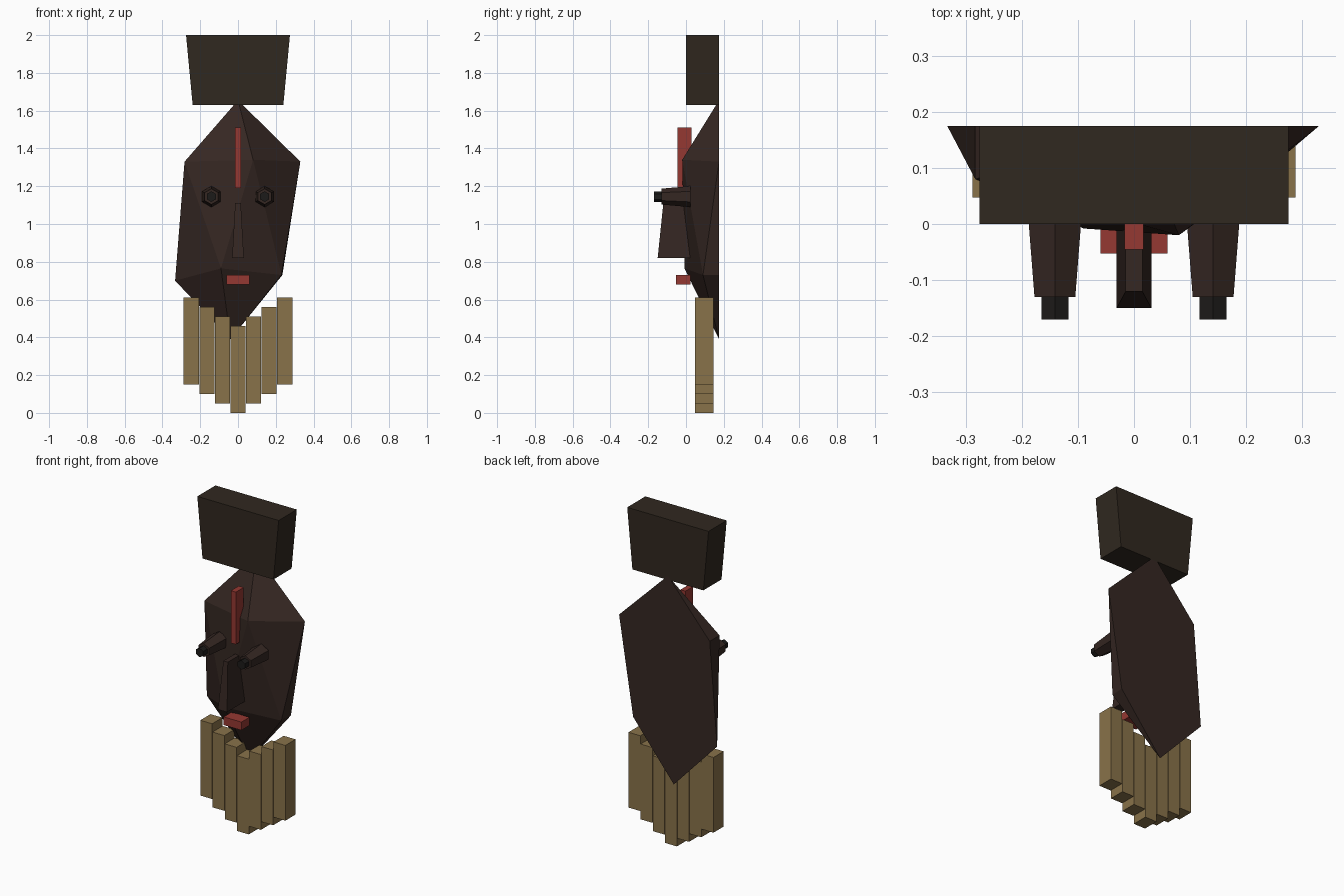
import bpy, bmesh, math
from mathutils import Vector

if "Cube" in bpy.data.objects:
    bpy.data.objects.remove(bpy.data.objects["Cube"])


def material(name, rgb):
    m = bpy.data.materials.new(name)
    m.diffuse_color = (*rgb, 1)
    m.use_nodes = True
    m.node_tree.nodes["Principled BSDF"].inputs["Base Color"].default_value = m.diffuse_color
    return m


wood = material("dark_wood", (0.035, 0.020, 0.016))
hair = material("crest_brown", (0.030, 0.021, 0.014))
black = material("black", (0.012, 0.011, 0.010))
red = material("red_paint", (0.30, 0.040, 0.032))
straw = material("raffia", (0.25, 0.17, 0.068))


def finish(bm, name, mat):
    bmesh.ops.recalc_face_normals(bm, faces=bm.faces[:])
    mesh = bpy.data.meshes.new(name)
    bm.to_mesh(mesh)
    bm.free()
    mesh.materials.append(mat)
    ob = bpy.data.objects.new(name, mesh)
    bpy.context.collection.objects.link(ob)
    return ob


def block(name, mat, z, w0, y0, w1=None, y1=None, x=0):
    """Box from z[0] to z[1]; half width w0 and depth range y0 below, w1 and y1 above."""
    bm = bmesh.new()
    bmesh.ops.create_cube(bm, size=2)
    w1 = w0 if w1 is None else w1
    y1 = y1 or y0
    for v in bm.verts:
        top, back = v.co.z > 0, v.co.y > 0
        w, y = (w1, y1) if top else (w0, y0)
        v.co = (x + (w if v.co.x > 0 else -w), y[back], z[top])
    return finish(bm, name, mat)


def hex_tube(name, mat, x, z, y_back, y_front, r_back, r_front):
    """Six-sided tapered tube along y with a corner pointing up."""
    bm = bmesh.new()
    rings = []
    for y, r in ((y_back, r_back), (y_front, r_front)):
        rings.append([bm.verts.new((x + r * math.sin(i * math.pi / 3), y,
                                    z + r * math.cos(i * math.pi / 3))) for i in range(6)])
    a, b = rings
    for i in range(6):
        j = (i + 1) % 6
        bm.faces.new((a[i], a[j], b[j], b[i]))
    bm.faces.new(a)
    bm.faces.new(b)
    return finish(bm, name, mat)


# Faceted face with a flat back: hull of a few corner points
BACK = 0.175
front = [(-0.283, 0.08, 1.33), (0.08, -0.02, 1.34), (-0.09, -0.008, 0.765), (0.23, 0.09, 0.73)]
rim = [(0, 1.655), (0.33, 1.33), (0.235, 0.73), (-0.04, 0.39), (-0.333, 0.70), (-0.283, 1.33)]
bm = bmesh.new()
for p in front + [(x, BACK, z) for x, z in rim]:
    bm.verts.new(Vector(p))
bmesh.ops.convex_hull(bm, input=bm.verts[:])
bmesh.ops.dissolve_limit(bm, angle_limit=0.01, verts=bm.verts[:], edges=bm.edges[:])
finish(bm, "face", wood)

# Flared crest
block("crest", hair, (1.63, 2.0), 0.24, (0, BACK), 0.275)

# Tapered nose
block("nose", wood, (0.82, 1.11), 0.031, (-0.15, 0.03), 0.015, (-0.12, 0.02))

# Painted forehead stripe and mouth
block("forehead_stripe", red, (1.19, 1.51), 0.017, (-0.045, 0.03))
block("mouth", red, (0.68, 0.73), 0.06, (-0.053, 0.025))

# Protruding eyes with pupils
for side, s in (("left", -1), ("right", 1)):
    hex_tube(side + "_eye", wood, s * 0.141, 1.145, 0.025, -0.13, 0.056, 0.042)
    hex_tube(side + "_pupil", black, s * 0.141, 1.145, -0.11, -0.17, 0.028, 0.028)

# Stepped beard strips
for i in range(-3, 4):
    z = 0.05 * abs(i)
    block(f"beard_strip_{i + 4}", straw, (z, z + 0.46), 0.04, (0.047, 0.145), x=i * 0.0825)
